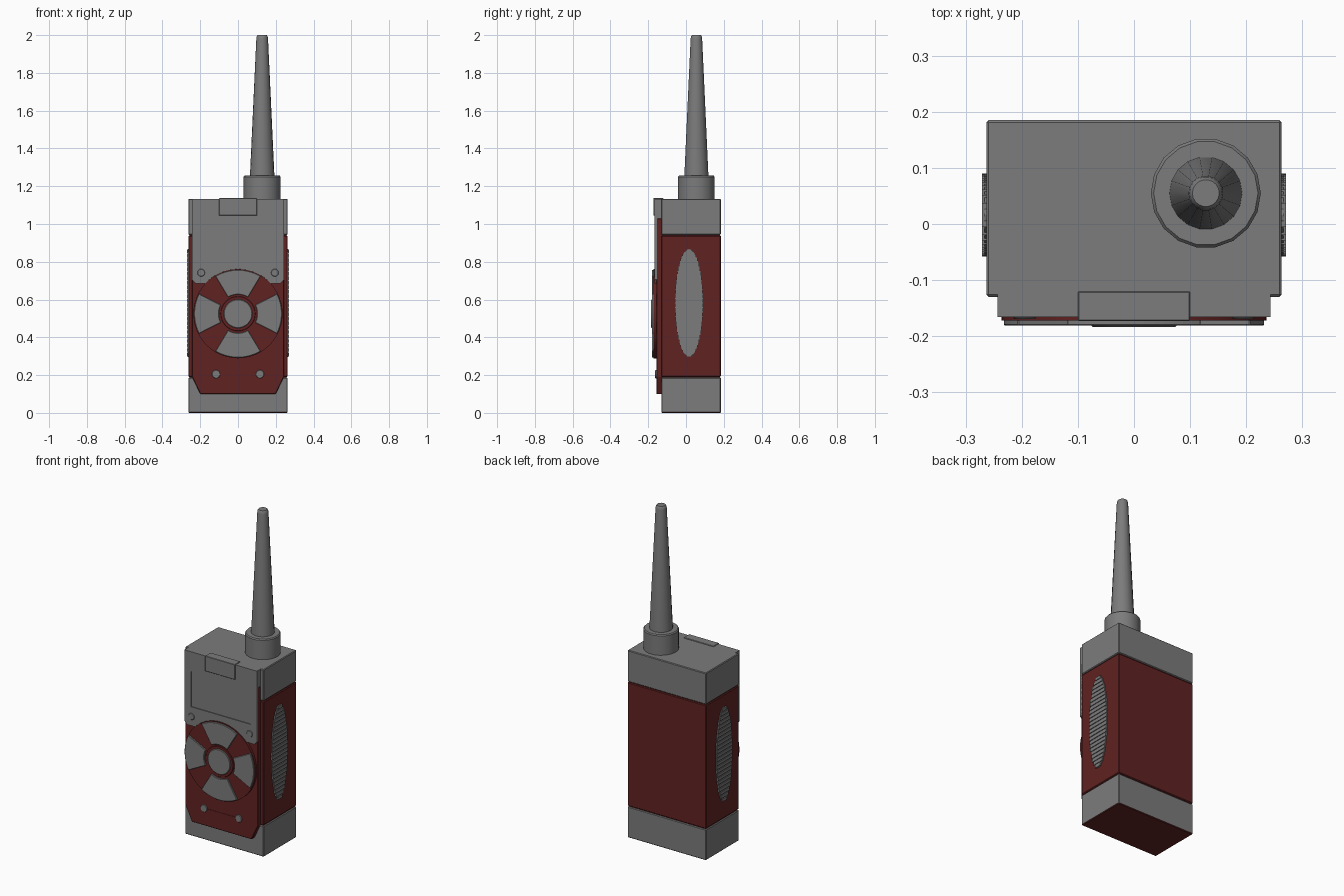
import bpy, bmesh
from math import sin, cos, pi, radians, sqrt

cube = bpy.data.objects.get("Cube")
if cube:
    bpy.data.objects.remove(cube, do_unlink=True)


def material(name, rgb):
    m = bpy.data.materials.new(name)
    m.use_nodes = True
    m.diffuse_color = (*rgb, 1)
    m.node_tree.nodes["Principled BSDF"].inputs["Base Color"].default_value = (*rgb, 1)
    return m


GREY = material("grey plastic", (0.2, 0.2, 0.2))
RED = material("dark red plastic", (0.12, 0.016, 0.016))


def finish(name, bm, mat, bevel=0.0, smooth=False):
    bmesh.ops.recalc_face_normals(bm, faces=bm.faces)
    mesh = bpy.data.meshes.new(name)
    bm.to_mesh(mesh)
    bm.free()
    mesh.materials.append(mat)
    ob = bpy.data.objects.new(name, mesh)
    bpy.context.collection.objects.link(ob)
    if bevel:
        mod = ob.modifiers.new("edge", 'BEVEL')
        mod.width, mod.segments, mod.limit_method = bevel, 1, 'ANGLE'
    if smooth:
        bpy.ops.object.select_all(action='DESELECT')
        ob.select_set(True)
        bpy.context.view_layer.objects.active = ob
        bpy.ops.object.shade_smooth_by_angle(angle=radians(35))
    return ob


def add_prism(bm, outline, a, b, axis='Y'):
    """Extrude an outline (x,z along Y, or y,z along X) from a to b."""
    def point(u, z, d):
        return (u, d, z) if axis == 'Y' else (d, u, z)
    ends = [[bm.verts.new(point(u, z, d)) for u, z in outline] for d in (a, b)]
    n = len(outline)
    bm.faces.new(ends[0])
    bm.faces.new(ends[1][::-1])
    for i in range(n):
        j = (i + 1) % n
        bm.faces.new((ends[0][i], ends[0][j], ends[1][j], ends[1][i]))


def prism(name, outline, a, b, mat, bevel=0.0, smooth=False, axis='Y'):
    bm = bmesh.new()
    add_prism(bm, outline, a, b, axis)
    return finish(name, bm, mat, bevel, smooth)


def rect(u0, u1, z0, z1):
    return [(u0, z0), (u1, z0), (u1, z1), (u0, z1)]


def arc(u, z, r, start, end, n):
    return [(u + r * cos(radians(start + (end - start) * i / n)),
             z + r * sin(radians(start + (end - start) * i / n))) for i in range(n + 1)]


def circle(u, z, r, n=32):
    return arc(u, z, r, 0, 360, n)[:-1]


def lathe(name, profile, x, y, mat, n=18):
    bm = bmesh.new()
    rings = [[bm.verts.new((x + r * cos(2 * pi * i / n), y + r * sin(2 * pi * i / n), z))
              for i in range(n)] for r, z in profile]
    for low, high in zip(rings, rings[1:]):
        for i in range(n):
            j = (i + 1) % n
            bm.faces.new((low[i], low[j], high[j], high[i]))
    bm.faces.new(rings[0][::-1])
    bm.faces.new(rings[-1])
    return finish(name, bm, mat, smooth=True)


# Case: three stacked blocks with fine grooves between them
W, FRONT, BACK = 0.263, -0.13, 0.185
base = prism("base_block", rect(-W, W, 0, 0.187), FRONT, BACK, GREY, 0.004)
base.data.materials.append(RED)
for face in base.data.polygons:
    if face.normal.z < -0.9:
        face.material_index = 1
prism("middle_case", rect(-W, W, 0.191, 0.939), FRONT, BACK, RED, 0.004)
prism("top_block", rect(-W, W, 0.943, 1.133), FRONT, BACK, GREY, 0.004)
prism("inner_core", rect(-W + 0.006, W - 0.006, 0.02, 1.1), FRONT + 0.006, BACK - 0.006, RED)

# Red front panel with clipped lower corners
P = 0.243
prism("front_panel", [(-P, 1.03), (-P, 0.19), (-0.2, 0.1), (0.2, 0.1), (P, 0.19), (P, 1.03)],
      FRONT + 0.01, -0.157, RED, 0.003)

# Grey display fascia, its lower edge wrapping the keypad
KZ, KR = 0.525, 0.236
fascia = prism("display_fascia",
               [(-P, 1.133), (-P, 0.705), (-0.225, 0.685)] + arc(0, KZ, KR, 137, 43, 20)
               + [(0.225, 0.685), (P, 0.705), (P, 1.133)], -0.15, -0.166, GREY)
cutter = prism("screen_cutter", rect(-0.2, 0.2, 0.8, 1.015), -0.161, -0.2, GREY)
cut = fascia.modifiers.new("screen recess", 'BOOLEAN')
cut.operation, cut.object = 'DIFFERENCE', cutter
bpy.context.view_layer.objects.active = fascia
bpy.ops.object.modifier_apply(modifier=cut.name)
bpy.data.objects.remove(cutter, do_unlink=True)
prism("fascia_top", rect(-P, P, 1.03, 1.133), FRONT + 0.01, -0.155, GREY)
prism("top_latch", rect(-0.1, 0.1, 1.045, 1.137), -0.12, -0.173, GREY, 0.002)

# Keypad: red dish, four grey pads, centre button
prism("keypad_disc", circle(0, KZ, KR, 48), -0.15, -0.172, RED, smooth=True)
for name, angle, half in (("right_pad", 180, 27), ("left_pad", 0, 27),
                          ("upper_pad", 90, 31), ("lower_pad", 270, 31)):
    prism(name, arc(0, KZ, 0.232, angle - half, angle + half, 14)
          + arc(0, KZ, 0.102, angle + half, angle - half, 8), -0.165, -0.181, GREY, 0.002)
prism("centre_ring", circle(0, KZ, 0.092), -0.165, -0.177, RED, 0.002, True)
prism("centre_button", circle(0, KZ, 0.076), -0.165, -0.184, GREY, 0.003, True)

# Screws, indicator studs and the slot between the studs
for side, x in (("right", -1), ("left", 1)):
    prism(side + "_screw", circle(x * 0.195, 0.742, 0.02, 16), -0.16, -0.169, GREY, 0.002, True)
    prism(side + "_stud", circle(x * 0.116, 0.205, 0.022, 20), -0.15, -0.163, GREY, 0.002, True)
prism("stud_bar", rect(-0.09, 0.09, 0.203, 0.207), -0.15, -0.159, RED)

# Oval side grips built from horizontal ribs over a thin plate
GY, GZ, GW, GH, RIBS = 0.016, 0.582, 0.074, 0.285, 24
for side, x in (("right", -1), ("left", 1)):
    bm = bmesh.new()
    add_prism(bm, [(GY + GW * cos(i * pi / 24), GZ + GH * sin(i * pi / 24)) for i in range(48)],
              x * 0.255, x * 0.2665, 'X')
    pitch = 2 * GH / RIBS
    for i in range(RIBS):
        z = GZ - GH + pitch * (i + 0.5)
        w = GW * sqrt(1 - ((z - GZ) / GH) ** 2)
        add_prism(bm, rect(GY - w, GY + w, z - pitch * 0.36, z + pitch * 0.36),
                  x * 0.26, x * 0.271, 'X')
    finish(side + "_grip", bm, GREY)

# Aerial and its collar
AX, AY = 0.128, 0.055
lathe("aerial_collar", [(0.098, 1.12), (0.098, 1.25), (0.093, 1.256)], AX, AY, GREY)
lathe("aerial", [(0.065, 1.25), (0.031, 1.98), (0.029, 1.993), (0.024, 2.0)], AX, AY, GREY)
